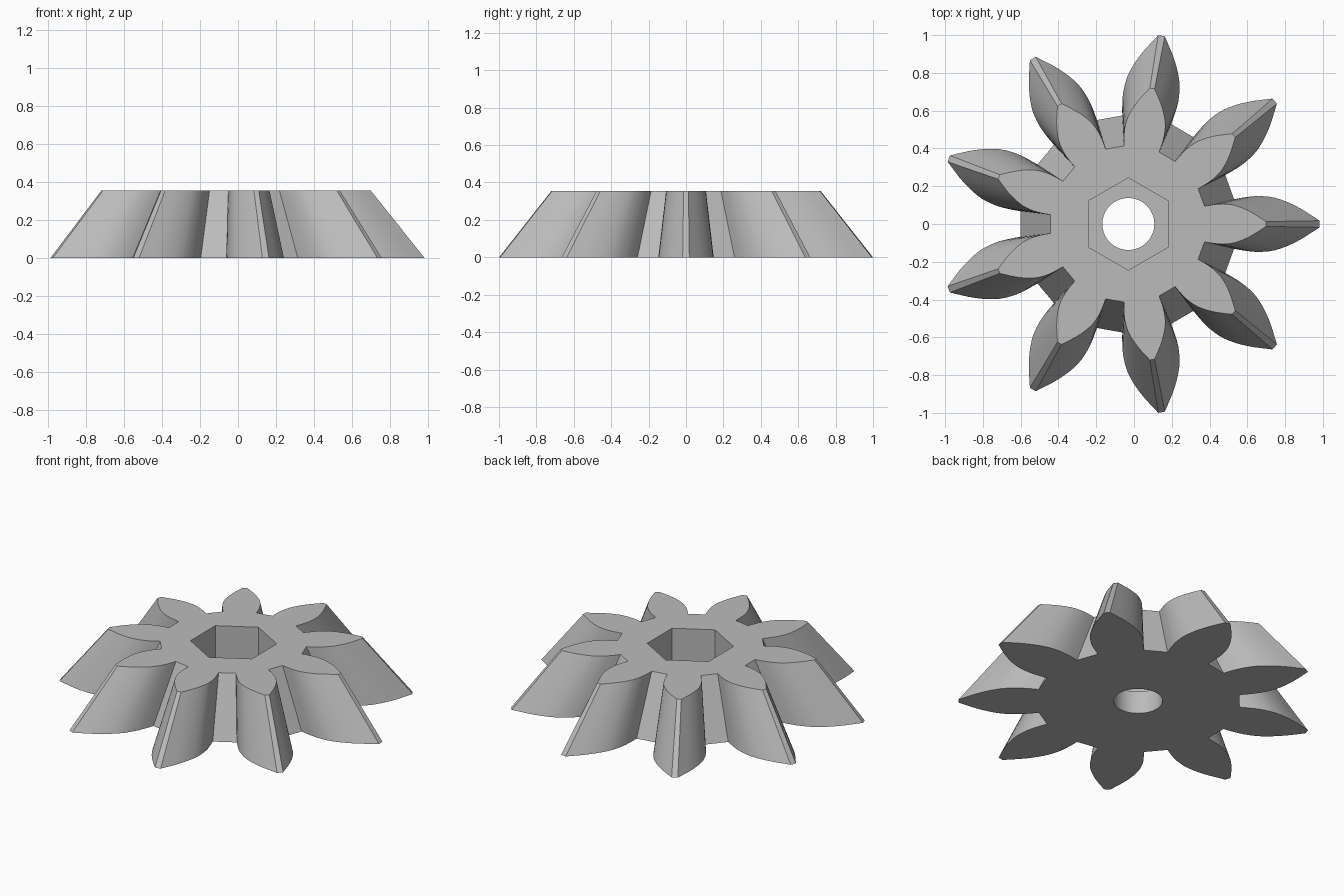
import bpy
import bmesh
from math import radians, cos, sin, pi

cube = bpy.data.objects.get("Cube")
if cube:
    bpy.data.objects.remove(cube, do_unlink=True)

TEETH = 9
HEIGHT = 0.355
TAPER = 0.72          # top outline relative to the bottom outline
CENTRE_X = -0.03
SOCKET_FLOOR = 0.14
HEX_RADIUS = 0.244
BORE_RADIUS = 0.1375

# Tooth flank: radius and half-angle in degrees, from root to tip
FLANK = [(0.575, 13.2), (0.62, 13.0), (0.67, 12.6), (0.70, 12.2), (0.73, 11.6),
         (0.76, 10.95), (0.79, 10.1), (0.815, 9.2), (0.842, 8.2), (0.87, 7.05),
         (0.90, 5.8), (0.93, 4.5), (0.96, 3.15), (1.012, 1.0)]


def polar(r, a):
    return (r * cos(a), r * sin(a))


def gear_outline():
    pts = []
    for i in range(TEETH):
        mid = 2 * pi * i / TEETH
        pts += [polar(r, mid - radians(a)) for r, a in FLANK]
        pts += [polar(r, mid + radians(a)) for r, a in reversed(FLANK)]
    return pts


def polygon(r, n, start=0.0):
    return [polar(r, start + 2 * pi * i / n) for i in range(n)]


def add_loop(bm, pts, z, scale=1.0):
    verts = [bm.verts.new((x * scale, y * scale, z)) for x, y in pts]
    edges = [bm.edges.new((v, verts[i - 1])) for i, v in enumerate(verts)]
    return verts, edges


def add_wall(bm, low, high):
    n = len(low[0])
    for i in range(n):
        j = (i + 1) % n
        bm.faces.new((low[0][i], low[0][j], high[0][j], high[0][i]))


def add_cap(bm, outer, inner):
    bmesh.ops.triangle_fill(bm, edges=outer[1] + inner[1], use_beauty=True)


bm = bmesh.new()
outline = gear_outline()
hexagon = polygon(HEX_RADIUS, 6, pi / 6)
circle = polygon(BORE_RADIUS, 64)

# Tapered teeth, hexagonal socket and round bore
outer_low = add_loop(bm, outline, 0)
outer_high = add_loop(bm, outline, HEIGHT, TAPER)
hex_low = add_loop(bm, hexagon, SOCKET_FLOOR)
hex_high = add_loop(bm, hexagon, HEIGHT)
bore_low = add_loop(bm, circle, 0)
bore_high = add_loop(bm, circle, SOCKET_FLOOR)
for low, high in ((outer_low, outer_high), (hex_low, hex_high), (bore_low, bore_high)):
    add_wall(bm, low, high)

# Flat top, underside and socket floor
add_cap(bm, outer_high, hex_high)
add_cap(bm, outer_low, bore_low)
add_cap(bm, hex_low, bore_high)
bmesh.ops.recalc_face_normals(bm, faces=bm.faces[:])

mesh = bpy.data.meshes.new("bevel_gear")
bm.to_mesh(mesh)
bm.free()
gear = bpy.data.objects.new("bevel_gear", mesh)
gear.location.x = CENTRE_X
bpy.context.collection.objects.link(gear)

# Plain grey metal
grey = bpy.data.materials.new("plain_grey")
grey.use_nodes = True
colour = (0.5, 0.5, 0.5, 1)
grey.diffuse_color = colour
grey.node_tree.nodes["Principled BSDF"].inputs["Base Color"].default_value = colour
mesh.materials.append(grey)

bpy.ops.object.select_all(action="DESELECT")
gear.select_set(True)
bpy.context.view_layer.objects.active = gear
bpy.ops.object.shade_smooth_by_angle(angle=radians(25))
